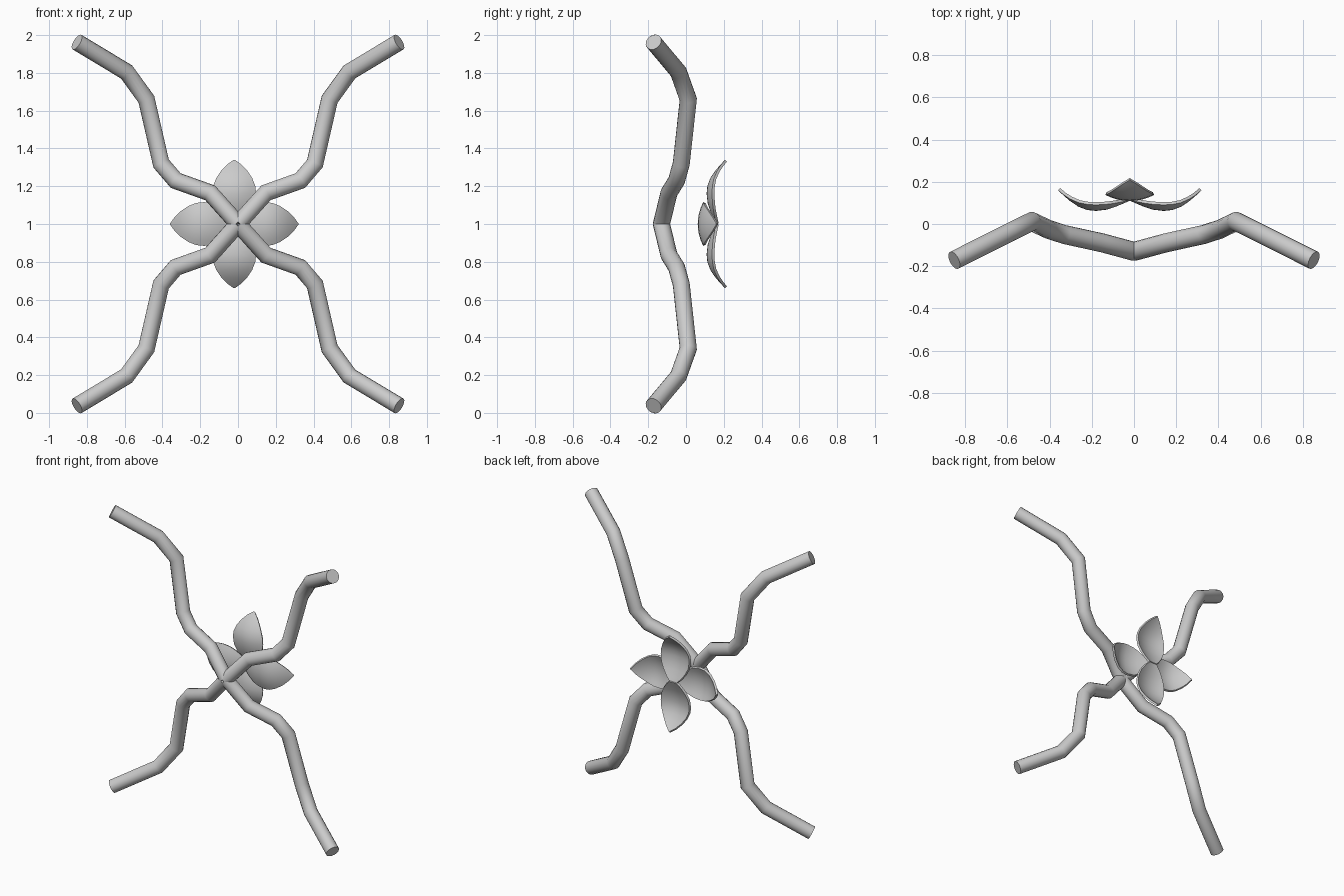
import bpy, math
from mathutils import Vector

if "Cube" in bpy.data.objects:
    bpy.data.objects.remove(bpy.data.objects["Cube"])

# ---------- helpers ----------
def smooth(obj, angle=35):
    bpy.ops.object.select_all(action='DESELECT')
    obj.select_set(True)
    bpy.context.view_layer.objects.active = obj
    bpy.ops.object.shade_smooth_by_angle(angle=math.radians(angle))

def add_mesh(name, verts, faces):
    me = bpy.data.meshes.new(name)
    me.from_pydata(verts, [], faces)
    obj = bpy.data.objects.new(name, me)
    bpy.context.collection.objects.link(obj)
    return obj

def tube(name, path, radius, sides=16):
    """Sweep a circle along a polyline with mitred joints and flat caps."""
    pts = [Vector(p) for p in path]
    n = len(pts)
    d = [(pts[i + 1] - pts[i]).normalized() for i in range(n - 1)]
    u = d[0].orthogonal().normalized()
    v = d[0].cross(u)
    ring = [pts[0] + radius * (math.cos(a) * u + math.sin(a) * v)
            for a in (2 * math.pi * k / sides for k in range(sides))]
    verts = list(ring)
    for i in range(1, n):
        # slide the ring along the segment onto the next mitre plane
        plane = (d[i - 1] + d[min(i, n - 2)]).normalized()
        ring = [p + d[i - 1] * ((pts[i] - p).dot(plane) / d[i - 1].dot(plane))
                for p in ring]
        verts += ring
    faces = [(i * sides + k, i * sides + (k + 1) % sides,
              (i + 1) * sides + (k + 1) % sides, (i + 1) * sides + k)
             for i in range(n - 1) for k in range(sides)]
    faces.append(tuple(reversed(range(sides))))
    faces.append(tuple(range((n - 1) * sides, n * sides)))
    obj = add_mesh(name, verts, faces)
    smooth(obj, 45)
    return obj

# ---------- four bent branches meeting at the centre ----------
# (x, y, height above centre)
branch = [(0, -0.13, 0), (0.148, -0.09, 0.165), (0.33, -0.05, 0.23),
          (0.407, -0.025, 0.32), (0.485, 0.012, 0.66),
          (0.59, -0.04, 0.805), (0.853, -0.172, 0.963)]
for sx, side in ((1, "right"), (-1, "left")):
    for sz, level in ((1, "upper"), (-1, "lower")):
        tube(f"{level}_{side}_branch",
             [(sx * x, y, 1 + sz * z) for x, y, z in branch], 0.045)

# ---------- flower: two crossed pairs of cupped petals ----------
# (distance from centre, half width, y of the midline)
petal = [(0, 0.03, 0.160), (0.03, 0.06, 0.147), (0.07, 0.088, 0.130),
         (0.11, 0.106, 0.117), (0.16, 0.113, 0.111), (0.20, 0.109, 0.115),
         (0.24, 0.093, 0.130), (0.28, 0.066, 0.157), (0.31, 0.037, 0.183),
         (0.335, 0.002, 0.207)]
COLS = 9

def make_petal(name, angle, y_shift):
    c, s = math.cos(angle), math.sin(angle)
    verts = []
    for t, w, y in petal:
        for k in range(COLS):
            f = 2 * k / (COLS - 1) - 1
            a = f * w
            cup = 0.028 * (a / 0.113) ** 2
            verts.append((-0.02 + t * c - a * s, y + cup + y_shift,
                          1 + t * s + a * c))
    faces = [(i * COLS + k, i * COLS + k + 1,
              (i + 1) * COLS + k + 1, (i + 1) * COLS + k)
             for i in range(len(petal) - 1) for k in range(COLS - 1)]
    obj = add_mesh(name, verts, faces)
    mod = obj.modifiers.new("thickness", 'SOLIDIFY')
    mod.thickness = 0.014
    mod.offset = 0
    bpy.ops.object.select_all(action='DESELECT')
    obj.select_set(True)
    bpy.context.view_layer.objects.active = obj
    bpy.ops.object.modifier_apply(modifier=mod.name)
    smooth(obj)

for name, deg, shift in (("right_petal", 0, -0.042), ("left_petal", 180, -0.042),
                         ("top_petal", 90, 0.005), ("bottom_petal", 270, 0.005)):
    make_petal(name, math.radians(deg), shift)
